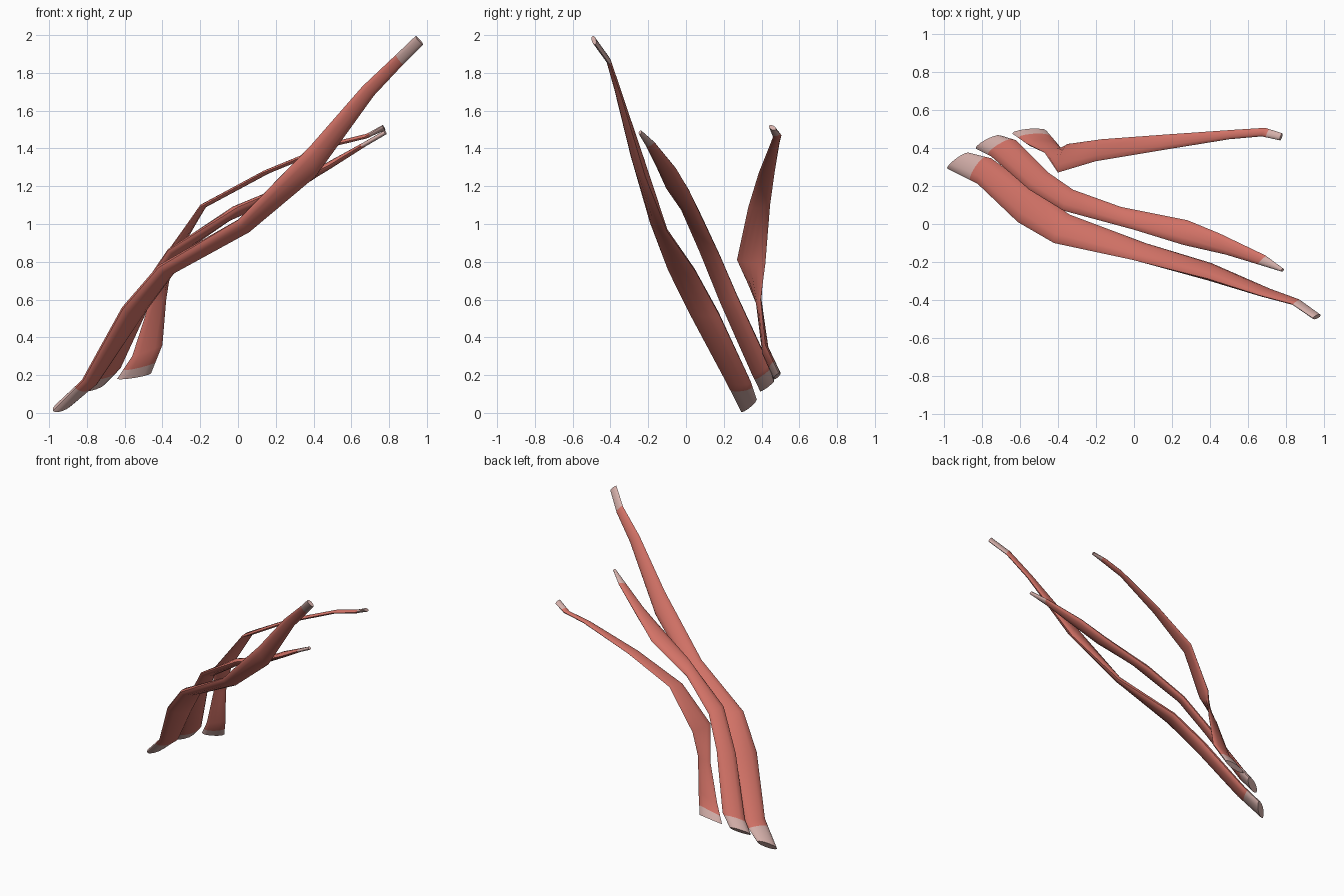
import bpy, bmesh, math
from mathutils import Vector

if "Cube" in bpy.data.objects:
    bpy.data.objects.remove(bpy.data.objects["Cube"])


def material(name, rgb):
    m = bpy.data.materials.new(name)
    m.diffuse_color = (*rgb, 1)
    m.use_nodes = True
    m.node_tree.nodes["Principled BSDF"].inputs["Base Color"].default_value = m.diffuse_color
    return m


RED = material("muscle red", (0.65, 0.17, 0.135))
PALE = material("tendon pale", (0.66, 0.43, 0.40))
SIDES = 12


def strap(name, rows, ratio, low, high):
    """Loft a flattened oval between two edge paths; low/high = tendon share of the end spans."""
    rows = [[Vector(r[:3]), Vector(r[3:])] for r in rows]
    n = len(rows)
    mix = lambda a, b, t: [a[i].lerp(b[i], t) for i in (0, 1)]
    lower = mix(rows[0], rows[1], low)
    upper = mix(rows[-1], rows[-2], high)
    rows = [rows[0], lower] + rows[1:-1] + [upper, rows[-1]]
    mids = [(a + b) / 2 for a, b in rows]
    bm = bmesh.new()
    rings = []
    for i, (a, b) in enumerate(rows):
        half = (b - a) / 2
        tangent = mids[min(i + 1, len(rows) - 1)] - mids[max(i - 1, 0)]
        normal = tangent.cross(half).normalized()
        thick = max(half.length * ratio, 0.012)
        ring = []
        for k in range(SIDES):
            t = 2 * math.pi * k / SIDES
            ring.append(bm.verts.new(mids[i] + half * math.cos(t) + normal * thick * math.sin(t)))
        rings.append(ring)
    # skin between rings, tendon colour on the first and last span
    for i in range(len(rings) - 1):
        for k in range(SIDES):
            j = (k + 1) % SIDES
            f = bm.faces.new((rings[i][k], rings[i][j], rings[i + 1][j], rings[i + 1][k]))
            f.material_index = 1 if i in (0, len(rings) - 2) else 0
    for ring in (rings[0][::-1], rings[-1]):
        bm.faces.new(ring).material_index = 1
    bmesh.ops.recalc_face_normals(bm, faces=bm.faces[:])
    me = bpy.data.meshes.new(name)
    bm.to_mesh(me)
    bm.free()
    me.materials.append(RED)
    me.materials.append(PALE)
    ob = bpy.data.objects.new(name, me)
    bpy.context.collection.objects.link(ob)
    bpy.ops.object.select_all(action='DESELECT')
    ob.select_set(True)
    bpy.context.view_layer.objects.active = ob
    bpy.ops.object.shade_smooth_by_angle(angle=math.radians(50))


# each row: front edge xyz, back edge xyz, from the lower to the upper end
strap("front_muscle", [
    (-.98, .29, .01, -.87, .375, .07),
    (-.82, .21, .17, -.75, .345, .16),
    (-.61, .01, .55, -.51, .175, .52),
    (-.42, -.10, .77, -.34, .05, .75),
    (0, -.19, 1.02, .06, -.10, .96),
    (.38, -.285, 1.41, .41, -.215, 1.25),
    (.66, -.375, 1.73, .72, -.345, 1.68),
    (.83, -.42, 1.89, .87, -.40, 1.84),
    (.94, -.495, 1.995, .98, -.48, 1.95),
], 0.36, 0.75, 0.95)

strap("middle_muscle", [
    (-.83, .395, .12, -.70, .465, .165),
    (-.75, .355, .20, -.62, .44, .25),
    (-.55, .18, .59, -.45, .27, .62),
    (-.37, .07, .86, -.32, .18, .83),
    (0, -.03, 1.09, -.07, .09, 1.02),
    (.26, -.11, 1.20, .28, .02, 1.17),
    (.48, -.16, 1.31, .45, -.05, 1.29),
    (.645, -.21, 1.41, .69, -.165, 1.43),
    (.775, -.25, 1.485, .785, -.235, 1.485),
], 0.34, 0.8, 0.95)

strap("rear_muscle", [
    (-.64, .475, .18, -.46, .49, .21),
    (-.56, .42, .30, -.40, .42, .36),
    (-.47, .375, .58, -.38, .395, .60),
    (-.40, .27, .81, -.35, .42, .79),
    (-.20, .33, 1.09, -.17, .445, 1.10),
    (.13, .385, 1.27, .17, .47, 1.28),
    (.50, .445, 1.42, .53, .495, 1.43),
    (.67, .46, 1.46, .69, .505, 1.47),
    (.765, .44, 1.52, .78, .475, 1.50),
], 0.22, 0.4, 0.75)
